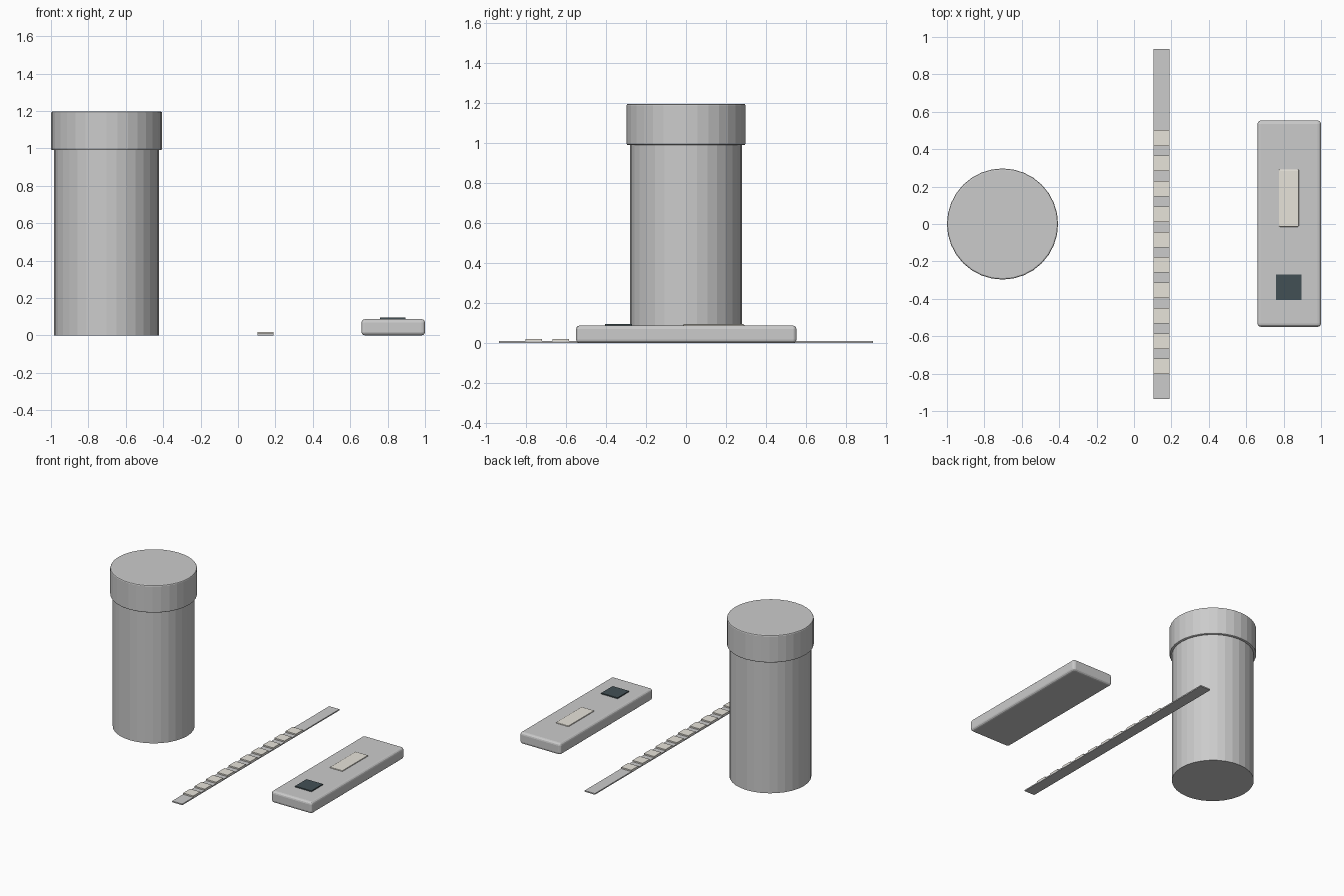
import bpy

if "Cube" in bpy.data.objects:
    bpy.data.objects.remove(bpy.data.objects["Cube"])


def material(name, rgb):
    m = bpy.data.materials.new(name)
    m.diffuse_color = (*rgb, 1)
    m.use_nodes = True
    m.node_tree.nodes["Principled BSDF"].inputs["Base Color"].default_value = m.diffuse_color
    return m


def finish(o, name, mat=None, bevel=0, segments=3):
    o.name = name
    if mat:
        o.data.materials.append(mat)
    if bevel:
        b = o.modifiers.new("bevel", "BEVEL")
        b.width = bevel
        b.segments = segments
        b.limit_method = "ANGLE"
        b.angle_limit = 0.8
    return o


def box(name, x, y, z, **kw):
    bpy.ops.mesh.primitive_cube_add(size=1, location=[sum(r) / 2 for r in (x, y, z)])
    o = bpy.context.object
    o.scale = [r[1] - r[0] for r in (x, y, z)]
    bpy.ops.object.transform_apply(location=False, rotation=False, scale=True)
    return finish(o, name, **kw)


def cylinder(name, r, z, **kw):
    bpy.ops.mesh.primitive_cylinder_add(vertices=32, radius=r, depth=z[1] - z[0],
                                        location=(-0.703, 0, sum(z) / 2))
    return finish(bpy.context.object, name, **kw)


cream = material("cream", (0.80, 0.77, 0.70))
dark = material("dark", (0.055, 0.08, 0.09))

# Sample jar and screw lid
cylinder("jar_body", 0.28, (0, 1.0))
cylinder("jar_lid", 0.297, (0.99, 1.197), bevel=0.008, segments=2)

# Dip strip with ten reagent pads
box("test_strip", (0.105, 0.19), (-0.935, 0.935), (0, 0.009))
for i in range(10):
    y = -0.803 + i * 0.1357
    box(f"reagent_pad_{i + 1}", (0.105, 0.19), (y, y + 0.083), (0.008, 0.019), mat=cream)

# Test cassette with result window and sample well
box("cassette_body", (0.66, 1.0), (-0.55, 0.553), (0, 0.087), bevel=0.018)
window = box("result_window", (0.775, 0.881), (-0.015, 0.292), (0.08, 0.094), mat=cream,
             bevel=0.005, segments=2)
box("sample_well", (0.76, 0.896), (-0.406, -0.27), (0.08, 0.095), mat=dark)
